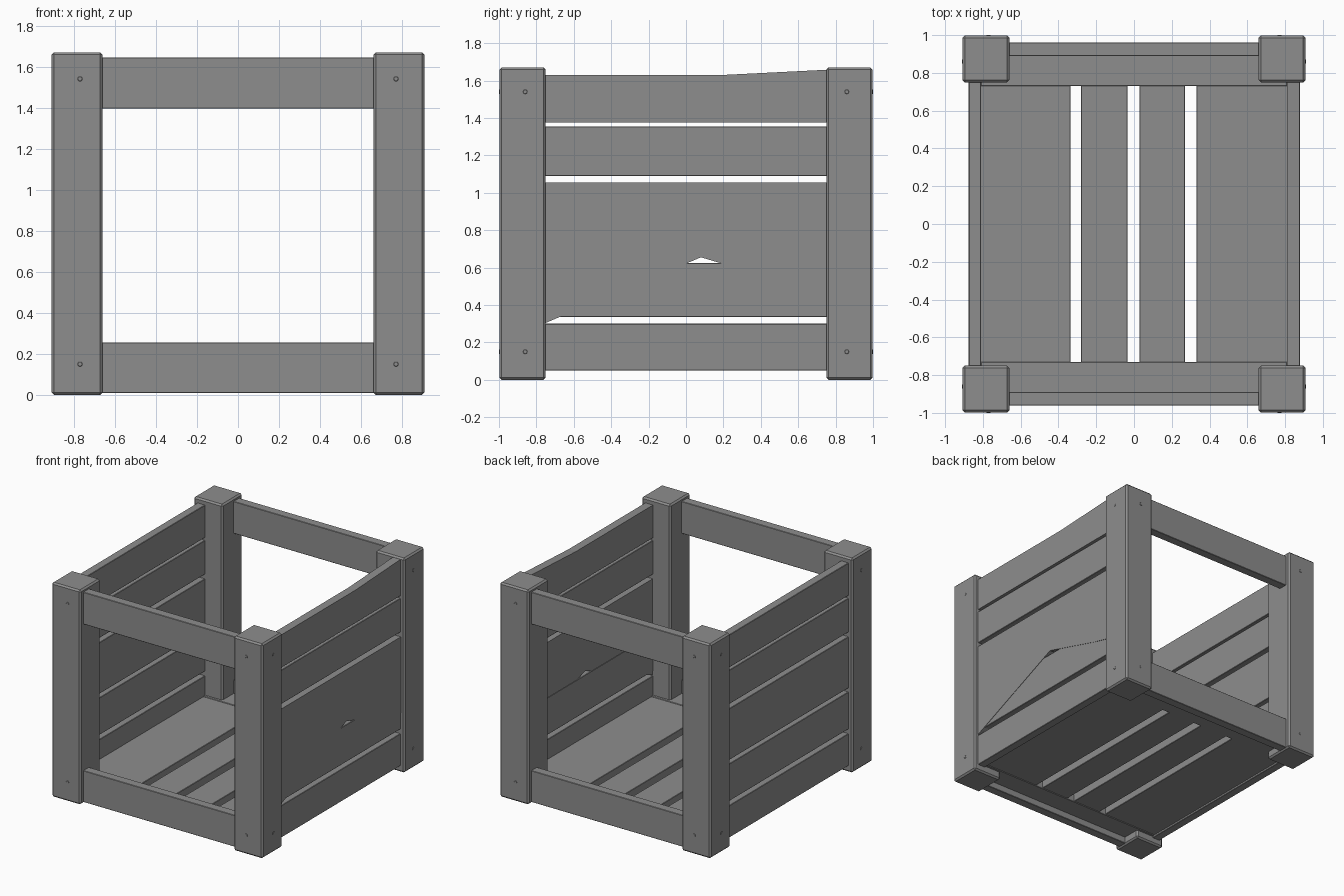
import bpy
import bmesh
from mathutils import Vector

cube = bpy.data.objects.get("Cube")
if cube:
    bpy.data.objects.remove(cube, do_unlink=True)

wood = bpy.data.materials.new("weathered grey")
wood.use_nodes = True
GREY = (0.27, 0.27, 0.27, 1)
wood.diffuse_color = GREY
wood.node_tree.nodes["Principled BSDF"].inputs["Base Color"].default_value = GREY


def finish(name, bm, bevel):
    bmesh.ops.recalc_face_normals(bm, faces=bm.faces)
    mesh = bpy.data.meshes.new(name)
    bm.to_mesh(mesh)
    bm.free()
    mesh.materials.append(wood)
    obj = bpy.data.objects.new(name, mesh)
    bpy.context.collection.objects.link(obj)
    if bevel:
        mod = obj.modifiers.new("worn edges", 'BEVEL')
        mod.width = bevel
        mod.segments = 1
    return obj


def box(name, x, y, z, bevel=0.003):
    """Box from (min, max) pairs on each axis."""
    bm = bmesh.new()
    bmesh.ops.create_cube(bm, size=1)
    for v in bm.verts:
        v.co = Vector([lo + (c + 0.5) * (hi - lo)
                       for c, (lo, hi) in zip(v.co, (x, y, z))])
    return finish(name, bm, bevel)


def side_board(name, x, outline):
    """Board cut to a (y, z) outline, extruded across its thickness."""
    bm = bmesh.new()
    face = bm.faces.new([bm.verts.new((x[0], y, z)) for y, z in outline])
    out = bmesh.ops.extrude_face_region(bm, geom=[face])
    moved = [g for g in out["geom"] if isinstance(g, bmesh.types.BMVert)]
    bmesh.ops.translate(bm, verts=moved, vec=(x[1] - x[0], 0, 0))
    return finish(name, bm, 0)


def span(a, b, sign):
    return tuple(sorted((a * sign, b * sign)))


def nail(name, centre, axis):
    bm = bmesh.new()
    bmesh.ops.create_cone(bm, cap_ends=True, segments=8, radius1=0.014,
                          radius2=0.01, depth=0.004)
    obj = finish(name, bm, 0)
    obj.location = centre
    obj.rotation_mode = 'QUATERNION'
    obj.rotation_quaternion = Vector(axis).to_track_quat('Z', 'Y')


# Corner posts with nail heads on both outer faces
for sx, side in ((1, "left"), (-1, "right")):
    for sy, end in ((-1, "front"), (1, "back")):
        label = f"{end}_{side}"
        box(f"{label}_post", span(0.66, 0.908, sx), span(0.75, 0.998, sy),
            (0, 1.67), 0.012)
        for z in (0.15, 1.54):
            nail(f"{label}_nail", (0.77 * sx, 0.998 * sy, z), (0, sy, 0))
            nail(f"{label}_nail", (0.908 * sx, 0.86 * sy, z), (sx, 0, 0))

# Front and back rails, with floor battens behind the lower ones
for sy, end in ((-1, "front"), (1, "back")):
    for level, z in (("lower", (0.01, 0.255)), ("upper", (1.395, 1.645))):
        box(f"{end}_{level}_rail", (-0.7, 0.7), span(0.89, 0.96, sy), z)
    box(f"{end}_floor_batten", (-0.81, 0.81), span(0.73, 0.9, sy), (0.06, 0.15))

# Floor boards
for x in ((-0.815, -0.335), (-0.28, -0.035), (0.03, 0.27), (0.33, 0.815)):
    box("floor_board", x, (-0.88, 0.88), (0.065, 0.145))

# Side boards shared by both walls
for sx, side in ((1, "left"), (-1, "right")):
    for z in ((0.05, 0.3), (0.335, 0.625), (1.09, 1.355)):
        box(f"{side}_side_board", span(0.81, 0.875, sx), (-0.8, 0.8), z)

# Plain upper boards on the right wall
for z in ((0.655, 1.055), (1.375, 1.63)):
    box("right_side_board", (-0.875, -0.81), (-0.8, 0.8), z)

# Broken middle board and warped top board on the left wall
side_board("left_broken_board", (0.812, 0.878),
           [(-0.76, 1.055), (-0.76, 0.3), (0.08, 0.655), (0.6, 0.5),
            (0.76, 0.46), (0.76, 1.055)])
side_board("left_warped_board", (0.81, 0.875),
           [(-0.8, 1.375), (0.8, 1.375), (0.8, 1.66), (0.2, 1.63), (-0.8, 1.63)])
